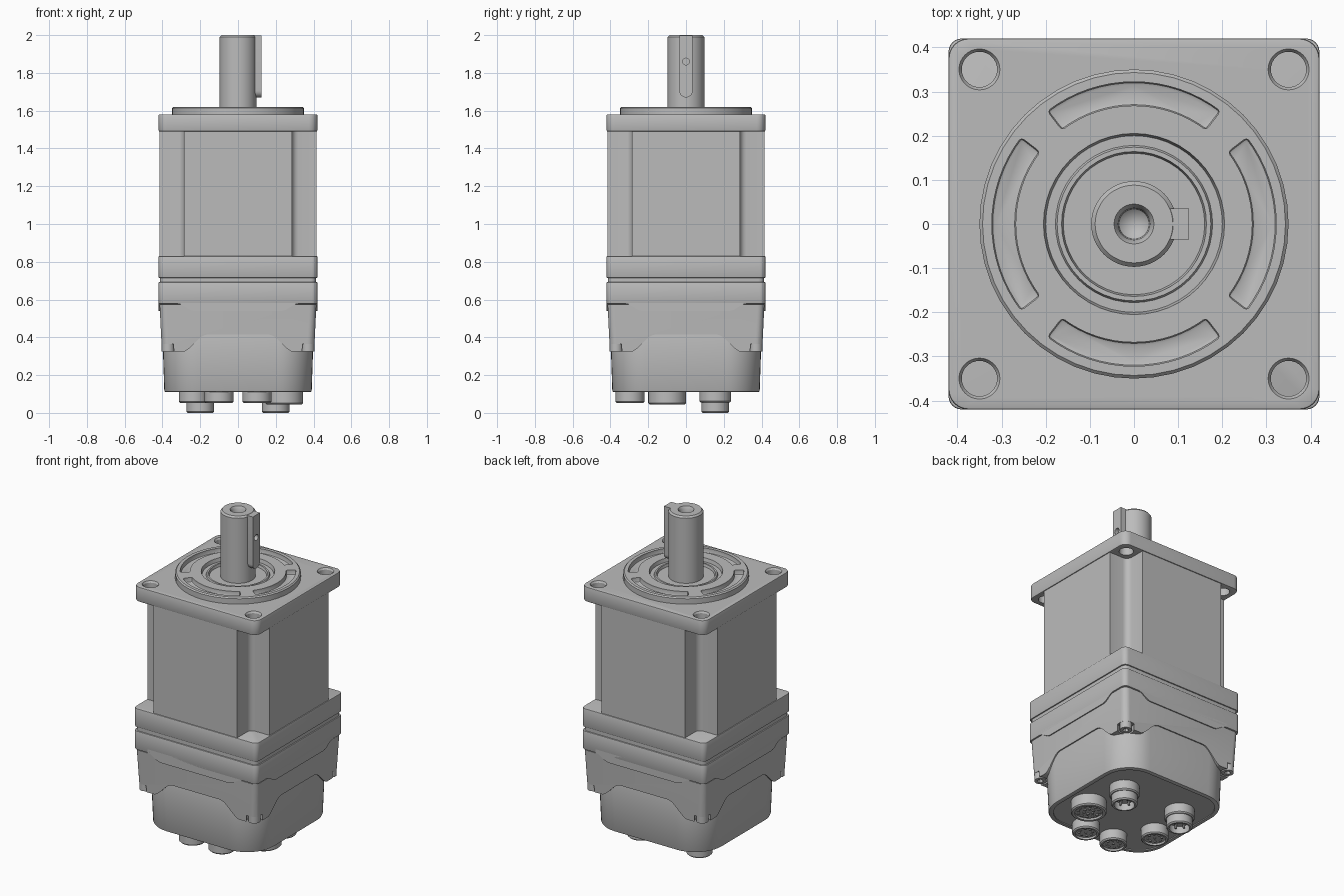
import bpy, bmesh, math
from math import sin, cos, pi, radians

if "Cube" in bpy.data.objects:
    bpy.data.objects.remove(bpy.data.objects["Cube"], do_unlink=True)

GREY = (0.5, 0.5, 0.5, 1)
metal = bpy.data.materials.new("grey metal")
metal.use_nodes = True
metal.diffuse_color = GREY
metal.node_tree.nodes["Principled BSDF"].inputs["Base Color"].default_value = GREY


# ---------- helpers ----------
def finish(name, bm):
    bmesh.ops.remove_doubles(bm, verts=bm.verts, dist=1e-5)
    bmesh.ops.recalc_face_normals(bm, faces=bm.faces)
    me = bpy.data.meshes.new(name)
    bm.to_mesh(me)
    bm.free()
    me.materials.append(metal)
    ob = bpy.data.objects.new(name, me)
    bpy.context.collection.objects.link(ob)
    return ob


def activate(ob):
    bpy.ops.object.select_all(action="DESELECT")
    ob.select_set(True)
    bpy.context.view_layer.objects.active = ob


def prism(name, pts, a, b, axis="Z", end_scale=1.0):
    """Extrude a 2D outline from a to b along an axis, with optional taper."""
    place = {"Z": lambda u, v, w: (u, v, w),
             "Y": lambda u, v, w: (u, w, v),
             "X": lambda u, v, w: (w, u, v)}[axis]
    bm = bmesh.new()
    low = [bm.verts.new(place(u, v, a)) for u, v in pts]
    high = [bm.verts.new(place(u * end_scale, v * end_scale, b)) for u, v in pts]
    bm.faces.new(low)
    bm.faces.new(high)
    for i in range(len(pts)):
        j = (i + 1) % len(pts)
        bm.faces.new((low[i], low[j], high[j], high[i]))
    return finish(name, bm)


def lathe(name, profile, x=0, y=0, steps=48):
    """Revolve an (r, z) profile around a vertical axis at x, y."""
    bm = bmesh.new()
    vs = [bm.verts.new((r, 0, z)) for r, z in profile]
    es = [bm.edges.new(p) for p in zip(vs, vs[1:])]
    bmesh.ops.spin(bm, geom=vs + es, cent=(0, 0, 0), axis=(0, 0, 1),
                   angle=2 * pi, steps=steps, use_merge=True)
    bmesh.ops.translate(bm, verts=bm.verts, vec=(x, y, 0))
    return finish(name, bm)


def rod(name, r, z0, z1, x=0, y=0, steps=24):
    return lathe(name, [(0, z0), (r, z0), (r, z1), (0, z1)], x, y, steps)


def bevel(ob, width, segments=2):
    m = ob.modifiers.new("Bevel", "BEVEL")
    m.width, m.segments = width, segments
    m.limit_method, m.angle_limit = "ANGLE", radians(40)
    activate(ob)
    bpy.ops.object.modifier_apply(modifier=m.name)
    return ob


def cut(ob, *cutters):
    for c in cutters:
        m = ob.modifiers.new("Cut", "BOOLEAN")
        m.operation, m.solver, m.object = "DIFFERENCE", "EXACT", c
        activate(ob)
        bpy.ops.object.modifier_apply(modifier=m.name)
        bpy.data.objects.remove(c, do_unlink=True)
    return ob


def round_square(h, r, n=6):
    pts = []
    for k, (sx, sy) in enumerate([(1, 1), (-1, 1), (-1, -1), (1, -1)]):
        for i in range(n + 1):
            t = (k + i / n) * pi / 2
            pts.append((sx * (h - r) + r * cos(t), sy * (h - r) + r * sin(t)))
    return pts


def slope(x0, z0, x1, z1, n=8):
    """S-shaped run from one point to another."""
    return [(x0 + (x1 - x0) * i / n, z0 + (z1 - z0) * (1 - cos(pi * i / n)) / 2)
            for i in range(n + 1)]


def mirrored(half):
    return half + [(-u, v) for u, v in reversed(half)]


CORNERS = [(sx, sy) for sx in (-1, 1) for sy in (-1, 1)]

# ---------- gearbox body ----------
flange = bevel(prism("mounting_flange", round_square(0.42, 0.045), 1.49, 1.58), 0.005)
cut(flange, *[lathe("hole", [(0, 1.45), (0.04, 1.45), (0.04, 1.57), (0.047, 1.581),
                             (0.047, 1.6), (0, 1.6)], 0.35 * sx, 0.35 * sy, 32)
              for sx, sy in CORNERS])

# column with a filleted notch along each corner
H, N, F = 0.415, 0.285, 0.035
quarter = [(H, N), (N + F, N)]
quarter += [(N + F - F * sin(t), N + F - F * cos(t)) for t in (pi / 8, pi / 4, 3 * pi / 8)]
quarter += [(N, N + F), (N, H)]
outline = []
for k in range(4):
    c, s = round(cos(k * pi / 2)), round(sin(k * pi / 2))
    outline += [(c * u - s * v, s * u + c * v) for u, v in quarter]
prism("gearbox_column", outline, 0.80, 1.50)

bevel(prism("gearbox_base", round_square(0.42, 0.03), 0.715, 0.83), 0.004)
prism("joint_gasket", round_square(0.413, 0.03), 0.68, 0.72)

# ---------- motor block with wavy lower edge ----------
bevel(prism("motor_block", round_square(0.42, 0.03), 0.578, 0.692), 0.003)
wave = mirrored([(0.32, 0.60)] + slope(0.32, 0.578, 0.23, 0.54))
for axis in "XY":
    prism("motor_block_skirt_" + axis.lower(), wave, -0.42, 0.42, axis)

# ---------- cap with four corner lobes ----------
cap = prism("end_cap", round_square(0.403, 0.035), 0.325, 0.574, end_scale=1.03)
arch = mirrored([(0.30, 0.2)] + slope(0.30, 0.322, 0.16, 0.415))
cut(cap, *[prism("arch", arch, -0.6, 0.6, axis) for axis in "XY"])
cut(cap, *[rod("pocket", 0.045, 0.2, 0.365, 0.372 * sx, 0.372 * sy) for sx, sy in CORNERS])
for sx, sy in CORNERS:
    screw = rod("cap_screw", 0.034, 0.325, 0.4, 0.37 * sx, 0.37 * sy)
    cut(screw, rod("socket", 0.017, 0.3, 0.345, 0.37 * sx, 0.37 * sy, 6))

# ---------- connector housing ----------
housing = bevel(prism("connector_housing", round_square(0.39, 0.18, 10), 0.11, 0.46,
                      end_scale=1.03), 0.008)
cut(housing, prism("recess", round_square(0.365, 0.16, 10), 0.05, 0.116))


# ---------- connectors underneath ----------
def connector(name, x, y, r, end, rings, collar=0.0):
    """Round socket with an insert; rings lists (radius, count) of contacts."""
    wall, floor = r * 0.78, end + (0.045 if collar else 0.012)
    outer = [(r + collar, 0.13), (r + collar, 0.062), (r + collar - 0.006, 0.055),
             (r, 0.055)] if collar else [(r, 0.13)]
    lathe(name, [(0, 0.13)] + outer + [(r, end + 0.007), (r - 0.007, end), (wall, end),
          (wall, floor), (0, floor)], x, y, 32)
    for ring, count in rings:
        for i in range(count):
            t = 2 * pi * i / count
            rod(name + "_contact", r * 0.09, floor - (0.03 if collar else 0.005),
                floor + 0.01, x + ring * r * cos(t), y + ring * r * sin(t), 8)


connector("large_connector", 0.245, -0.1, 0.1, 0.045, [(0.6, 12), (0.28, 6)])
connector("side_connector", -0.235, -0.1, 0.078, 0.052, [(0.5, 8), (0, 1)])
for sx in (-1, 1):
    connector("front_connector", 0.1 * sx, -0.297, 0.077, 0.052, [(0.5, 8), (0, 1)])
    connector("rear_connector", 0.2 * sx, 0.155, 0.073, 0.0, [(0.45, 4)], 0.011)

# ---------- output end ----------
pilot = lathe("pilot_disc", [(0, 1.55), (0.35, 1.55), (0.35, 1.613), (0.343, 1.62),
                             (0.205, 1.62), (0.2, 1.598), (0.178, 1.598), (0.174, 1.606),
                             (0.164, 1.606), (0.16, 1.59), (0, 1.59)])
slots = []
for k in range(4):
    sweep = [k * pi / 2 + radians(-37.5 + 75 * i / 16) for i in range(17)]
    ring = [(0.322 * cos(t), 0.322 * sin(t)) for t in sweep]
    ring += [(0.268 * cos(t), 0.268 * sin(t)) for t in reversed(sweep)]
    slots.append(bevel(prism("slot", ring, 1.592, 1.66), 0.008))
cut(pilot, *slots)

lathe("output_shaft", [(0, 1.57), (0.097, 1.57), (0.097, 1.99), (0.088, 2.0), (0.045, 2.0),
                       (0.036, 1.985), (0.034, 1.95), (0, 1.92)])

# key with a rounded lower end and a threaded hole
key_pts = [(0.035 * cos(t), 1.705 + 0.035 * sin(t))
           for t in [pi + pi * i / 12 for i in range(13)]] + [(0.035, 1.999), (-0.035, 1.999)]
key = prism("shaft_key", key_pts, 0.055, 0.125, "X")
hole = [(0.018 * cos(i * pi / 10), 1.86 + 0.018 * sin(i * pi / 10)) for i in range(20)]
cut(key, prism("key_hole", hole, 0.1, 0.2, "X"))

# ---------- smooth shading with sharp edges ----------
for ob in [o for o in bpy.context.scene.objects if o.type == "MESH"]:
    activate(ob)
    bpy.ops.object.shade_smooth_by_angle(angle=radians(30))
